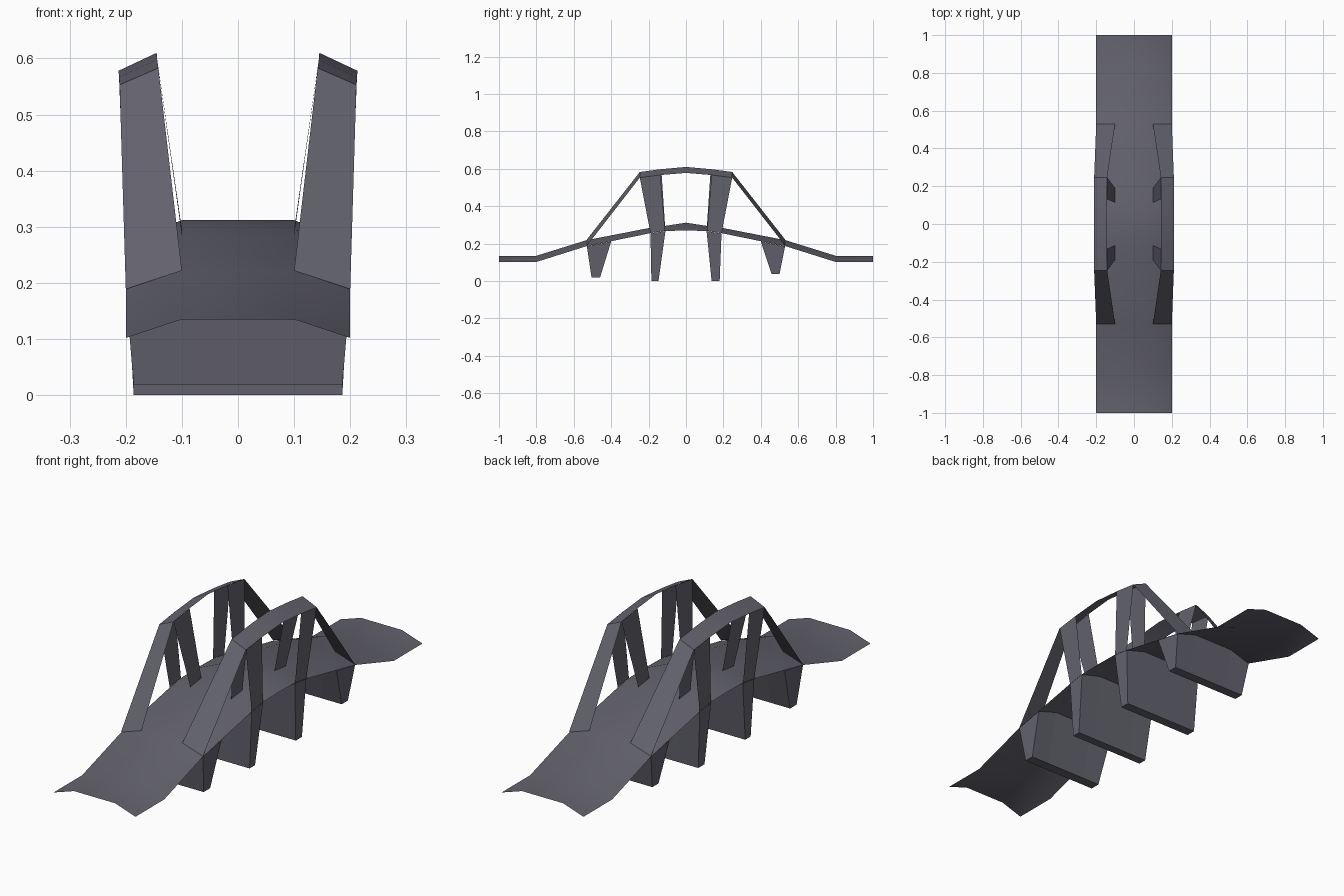
import bpy, bmesh, math

if "Cube" in bpy.data.objects:
    bpy.data.objects.remove(bpy.data.objects["Cube"])

mat = bpy.data.materials.new("dark slate grey")
mat.diffuse_color = (0.125, 0.123, 0.155, 1)
mat.use_nodes = True
mat.node_tree.nodes["Principled BSDF"].inputs["Base Color"].default_value = mat.diffuse_color


def make(name, strips, smooth=False, flip=False):
    """Each strip is a list of rows of points; neighbouring rows are joined by quads."""
    bm = bmesh.new()
    for rows in strips:
        grid = [[bm.verts.new(p) for p in r] for r in rows]
        for a, b in zip(grid, grid[1:]):
            for i in range(len(a) - 1):
                f = bm.faces.new((a[i], a[i + 1], b[i + 1], b[i]))
                if flip:
                    f.normal_flip()
    me = bpy.data.meshes.new(name)
    bm.to_mesh(me)
    bm.free()
    me.materials.append(mat)
    ob = bpy.data.objects.new(name, me)
    bpy.context.collection.objects.link(ob)
    if smooth:
        bpy.context.view_layer.objects.active = ob
        ob.select_set(True)
        bpy.ops.object.shade_smooth_by_angle(angle=math.radians(30))
        ob.select_set(False)
    return ob


# Deck profile: distance from centre, crown height, edge height
deck = [(1.0, .135, .102), (.8, .135, .102), (.53, .219, .187), (.40, .244, .213),
        (.19, .285, .256), (.11, .295, .268), (0, .312, .270)]


def deck_row(y, crown, edge):
    return [(-.2, y, edge), (-.1, y, crown), (.1, y, crown), (.2, y, edge)]


half = [deck_row(-y, c, e) for y, c, e in deck]
make("bridge_deck", [half + [deck_row(y, c, e) for y, c, e in deck[-2::-1]]], True)

# Arched side ribbons: distance, inner x, inner z, outer x, outer z
arch = [(.53, .1, .222, .2, .189), (.247, .142, .583, .211, .553),
        (.135, .144, .598, .212, .567), (0, .145, .61, .213, .578)]
stations = [(-a[0],) + a[1:] for a in arch] + arch[-2::-1]
for s, side in ((1, "right"), (-1, "left")):
    make(side + "_arch", [[[(s * xi, y, zi), (s * xo, y, zo)]
                           for y, xi, zi, xo, zo in stations]], True, s < 0)
    # Paired upright plates: one on the deck edge, one on the crown line
    outer, inner = [], []
    for t in (-1, 1):
        outer.append([[(s * .2, t * .19, .256), (s * .2, t * .112, .268)],
                      [(s * .211, t * .247, .553), (s * .212, t * .137, .567)]])
        inner.append([[(s * .1, t * .19, .285), (s * .1, t * .112, .295)],
                      [(s * .142, t * .247, .583), (s * .144, t * .132, .598)]])
    make(side + "_outer_uprights", outer)
    make(side + "_inner_uprights", inner)


# Tapered piers: closed wedge whose top follows the deck section
def pier(name, t, top_a, top_b, bot_a, bot_b, z):
    def bottom(y):
        return [(x, t * y, z) for x in (-.186, -.1, .1, .186)]
    ta, tb = [deck_row(t * y, c - .001, e - .001) for y, c, e in (top_a, top_b)]
    ba, bb = bottom(bot_a), bottom(bot_b)
    ends = [[[ta[i], tb[i]], [ba[i], bb[i]]] for i in (0, 3)]
    ob = make(name, [[ta, ba, bb, tb]] + ends)
    bm = bmesh.new()
    bm.from_mesh(ob.data)
    bmesh.ops.remove_doubles(bm, verts=bm.verts, dist=1e-4)
    bmesh.ops.recalc_face_normals(bm, faces=bm.faces)
    bm.to_mesh(ob.data)
    bm.free()


pier("front_inner_pier", -1, deck[4], deck[5], .185, .147, 0)
pier("back_inner_pier", 1, deck[4], deck[5], .18, .137, 0)
pier("front_outer_pier", -1, deck[2], deck[3], .505, .46, .018)
pier("back_outer_pier", 1, deck[2], deck[3], .50, .457, .038)
